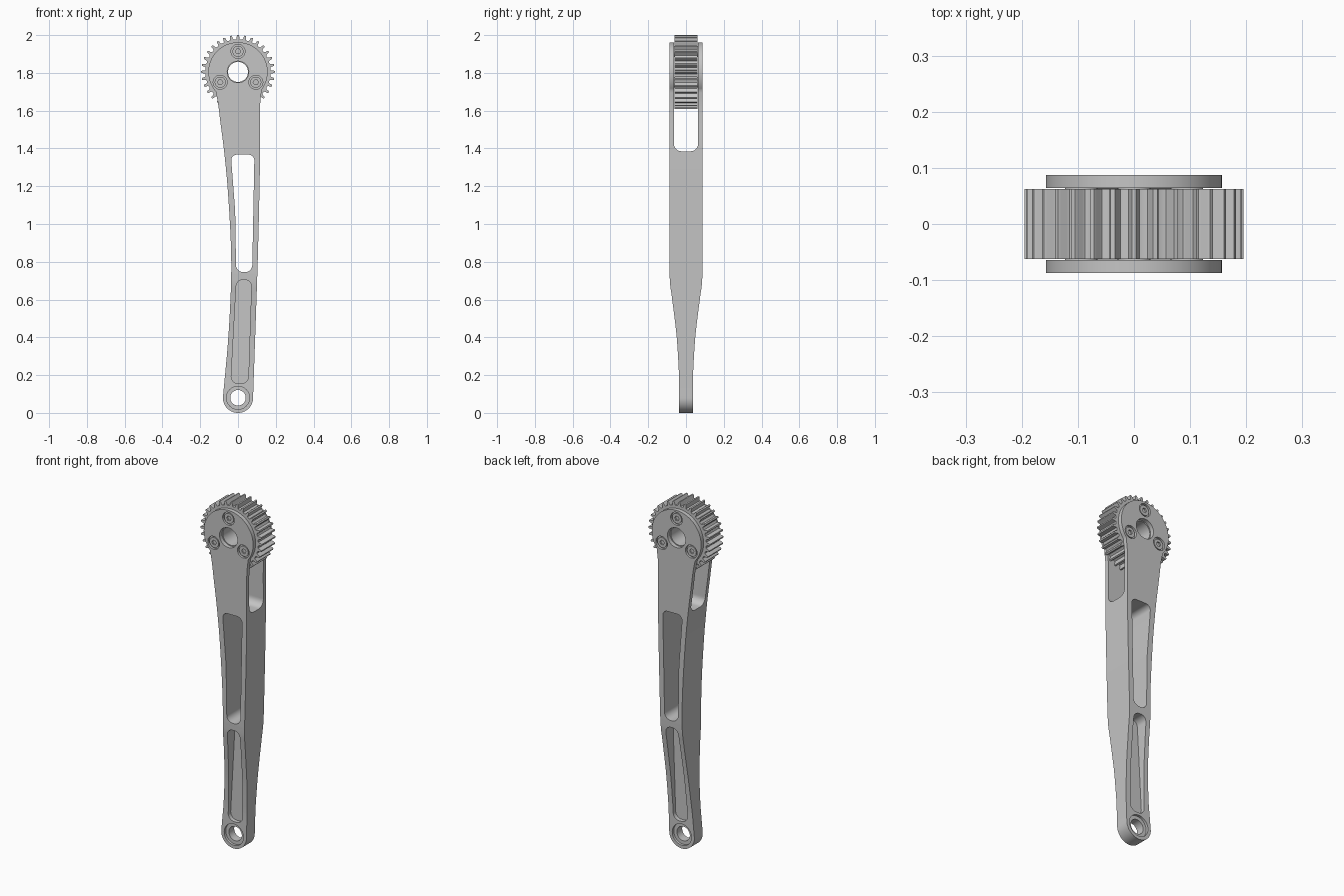
import bpy, bmesh
from math import sin, cos, tan, pi, radians
from mathutils import Vector

if "Cube" in bpy.data.objects:
    bpy.data.objects.remove(bpy.data.objects["Cube"])

HUB_Z, EYE_Z = 1.805, 0.08
HALF = 0.087

steel = bpy.data.materials.new("grey metal")
steel.use_nodes = True
GREY = (0.56, 0.56, 0.56, 1)
steel.diffuse_color = GREY
steel.node_tree.nodes["Principled BSDF"].inputs["Base Color"].default_value = GREY


def arc(cx, cz, r, a0, a1, n):
    return [(cx + r * cos(radians(a0 + (a1 - a0) * i / n)),
             cz + r * sin(radians(a0 + (a1 - a0) * i / n))) for i in range(n + 1)]


def circle(cx, cz, r, n=48):
    return arc(cx, cz, r, 0, 360, n)[:-1]


def spline(pts, n=6):
    """Smooth curve through the given points."""
    p = [Vector(q) for q in pts]
    p = [2 * p[0] - p[1]] + p + [2 * p[-1] - p[-2]]
    out = []
    for a, b, c, d in zip(p, p[1:], p[2:], p[3:]):
        for i in range(n):
            t = i / n
            out.append(tuple(0.5 * (2 * b + (c - a) * t + (2 * a - 5 * b + 4 * c - d) * t * t
                                    + (3 * b - a - 3 * c + d) * t ** 3)))
    return out + [tuple(pts[-1])]


def rounded(corners, n=8):
    """Polygon from (x, z, radius) corners with filleted corners."""
    out = []
    for i, (x, z, r) in enumerate(corners):
        p = Vector((x, z))
        if r == 0:
            out.append((x, z))
            continue
        u = (Vector(corners[i - 1][:2]) - p).normalized()
        v = (Vector(corners[(i + 1) % len(corners)][:2]) - p).normalized()
        half = u.angle(v) / 2
        c = p + (u + v).normalized() * (r / sin(half))
        s = (p + u * (r / tan(half)) - c).normalized()
        e = (p + v * (r / tan(half)) - c).normalized()
        for k in range(n + 1):
            out.append(tuple(c + s.slerp(e, k / n).normalized() * r))
    return out


def prism(name, pts, lo, hi, axis="y"):
    """Extrude an outline along y (outline in xz) or along x (outline in yz)."""
    bm = bmesh.new()
    place = (lambda a, b: (a, lo, b)) if axis == "y" else (lambda a, b: (lo, a, b))
    face = bm.faces.new([bm.verts.new(place(*p)) for p in pts])
    ext = bmesh.ops.extrude_face_region(bm, geom=[face])
    step = (0, hi - lo, 0) if axis == "y" else (hi - lo, 0, 0)
    bmesh.ops.translate(bm, vec=step, verts=[g for g in ext["geom"] if isinstance(g, bmesh.types.BMVert)])
    bmesh.ops.recalc_face_normals(bm, faces=bm.faces)
    me = bpy.data.meshes.new(name)
    bm.to_mesh(me)
    bm.free()
    me.materials.append(steel)
    ob = bpy.data.objects.new(name, me)
    bpy.context.collection.objects.link(ob)
    return ob


def boolean(ob, cutter, op="DIFFERENCE"):
    cutter.hide_render = True
    mod = ob.modifiers.new("cut", "BOOLEAN")
    mod.operation, mod.solver, mod.object = op, "EXACT", cutter
    deps = bpy.context.evaluated_depsgraph_get()
    me = bpy.data.meshes.new_from_object(ob.evaluated_get(deps))
    ob.modifiers.clear()
    ob.data = me
    bpy.data.objects.remove(cutter)


def both_sides(ob, pts, inner):
    """Cut the same recess from the front and the back, down to |y| = inner."""
    boolean(ob, prism("cutter", pts, inner, 0.3))
    boolean(ob, prism("cutter", pts, -0.3, -inner))


# Arm: front outline
left = spline([(-0.118, 1.702), (-0.106, 1.64), (-0.092, 1.53), (-0.073, 1.38), (-0.054, 1.18),
               (-0.038, 0.9), (-0.037, 0.68), (-0.052, 0.39), (-0.079, 0.09)])
right = spline([(0.08, 0.09), (0.095, 0.52), (0.106, 0.86), (0.116, 1.31), (0.116, 1.6), (0.125, 1.71)])
eye_end = arc(0, EYE_Z, 0.08, 183, 357, 28)
hub_end = arc(0, HUB_Z, 0.157, -34, 217, 48)
arm = prism("crank_arm", left + eye_end + right + hub_end, -0.2, 0.2)

# Arm: thickness tapering towards the small eye
taper = spline([(0.038, 0.22), (0.041, 0.28), (0.051, 0.42), (0.073, 0.6), (0.084, 0.68), (HALF, 0.74)])
side = [(0.038, -0.1)] + taper + [(HALF, 2.1)]
boolean(arm, prism("cutter", side + [(-y, z) for y, z in reversed(side)], -0.4, 0.4, "x"), "INTERSECT")

# Fork slot that holds the gear
boolean(arm, prism("cutter", rounded([(-0.064, 1.385, 0.04), (0.064, 1.385, 0.04),
                                      (0.064, 2.2, 0), (-0.064, 2.2, 0)]), -0.4, 0.4, "x"))

# Open window and closed lower pockets
boolean(arm, prism("cutter", rounded([(-0.038, 1.367, 0.03), (0.087, 1.367, 0.03), (0.075, 0.745, 0.038),
                                      (-0.01, 0.745, 0.038), (-0.015, 1.07, 0.3)]), -0.3, 0.3))
both_sides(arm, rounded([(-0.008, 0.705, 0.036), (0.072, 0.705, 0.036),
                         (0.054, 0.155, 0.038), (-0.038, 0.155, 0.038)]), 0.015)

# Small eye with counterbores, hub bore, screw recesses
boolean(arm, prism("cutter", circle(0, EYE_Z, 0.041), -0.3, 0.3))
both_sides(arm, circle(0, EYE_Z, 0.061), 0.024)
boolean(arm, prism("cutter", circle(0, HUB_Z, 0.057), -0.3, 0.3))
screws = [(0.109 * cos(radians(a)), HUB_Z + 0.109 * sin(radians(a))) for a in (90, 210, 330)]
for x, z in screws:
    both_sides(arm, circle(x, z, 0.037, 32), 0.074)

# Gear between the fork cheeks
TEETH = 32
tooth = [(0.0, 0.172), (0.2, 0.173), (0.28, 0.178), (0.33, 0.19), (0.4, 0.195),
         (0.6, 0.195), (0.67, 0.19), (0.72, 0.178), (0.8, 0.173)]
rim = []
for i in range(TEETH):
    for f, r in tooth:
        a = 2 * pi * (i + f - 0.5) / TEETH
        rim.append((r * cos(a), HUB_Z + r * sin(a)))
gear = prism("gear", rim, -0.062, 0.062)
boolean(gear, prism("cutter", circle(0, HUB_Z, 0.053), -0.3, 0.3))
parts = [arm, gear]

# Screws with hexagonal sockets at both ends
for i, (x, z) in enumerate(screws):
    screw = prism("screw_%d" % (i + 1), circle(x, z, 0.029, 32), -0.083, 0.083)
    both_sides(screw, circle(x, z, 0.014, 6), 0.068)
    parts.append(screw)

# Smooth shading with sharp edges kept
bpy.ops.object.select_all(action="DESELECT")
for ob in parts:
    ob.select_set(True)
bpy.context.view_layer.objects.active = arm
bpy.ops.object.shade_smooth_by_angle(angle=radians(30))
